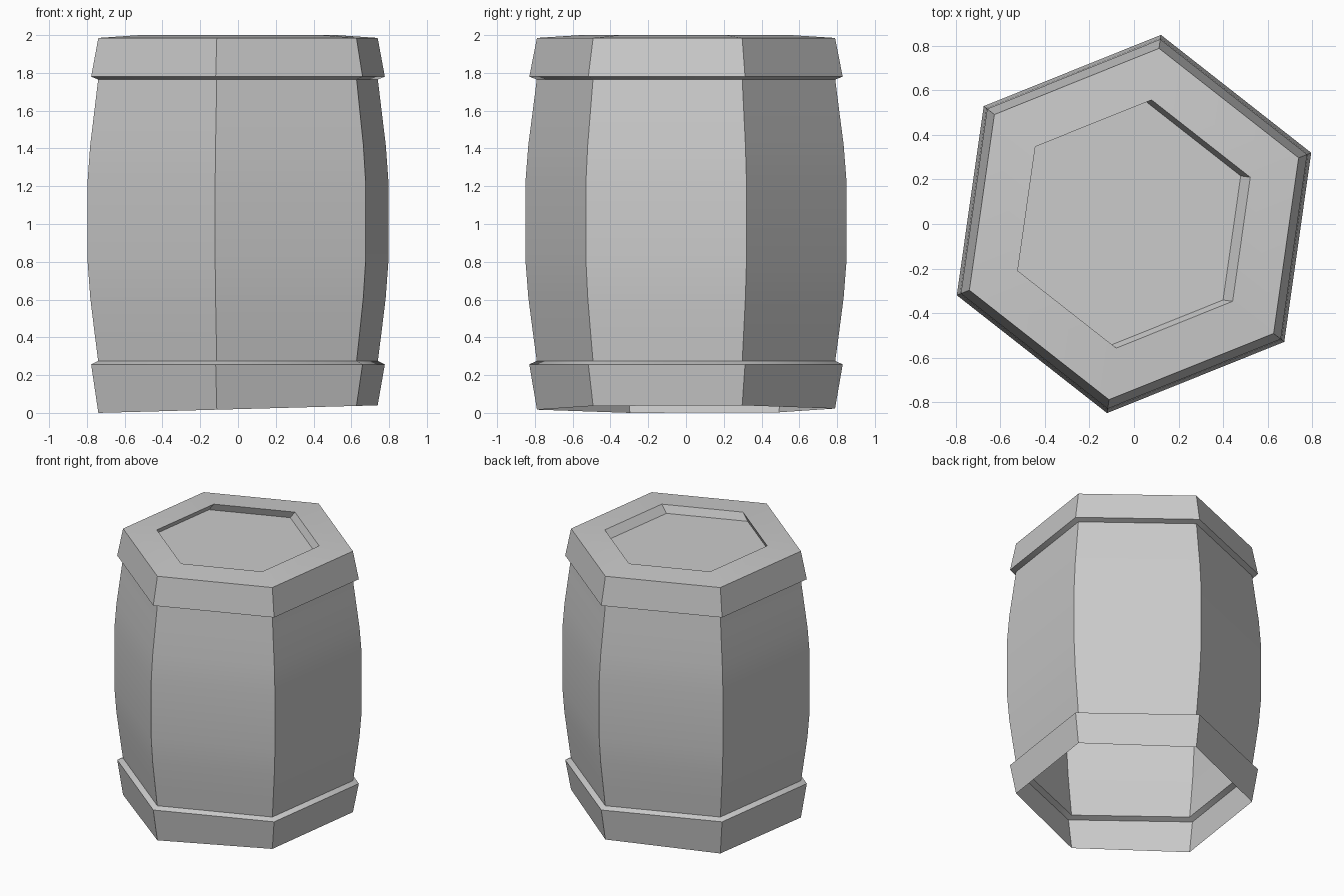
import bpy, bmesh, math

cube = bpy.data.objects.get("Cube")
if cube:
    bpy.data.objects.remove(cube, do_unlink=True)

SIDES = 6
TURN = math.radians(21.9)

grey = bpy.data.materials.new("barrel grey")
grey.use_nodes = True
colour = (0.6, 0.6, 0.6, 1)
grey.diffuse_color = colour
grey.node_tree.nodes["Principled BSDF"].inputs["Base Color"].default_value = colour


def shell(name, profile, cap=False, tilt=0.0):
    """Sweep rings of (radius, height, x shift, y shift) into a six-sided shell."""
    bm = bmesh.new()
    rings = []
    for i, (r, z, dx, dy) in enumerate(profile):
        ring = []
        for k in range(SIDES):
            a = TURN + math.tau * k / SIDES
            x, y = r * math.cos(a), r * math.sin(a)
            slope = tilt * x if i == 0 else 0
            ring.append(bm.verts.new((x + dx, y + dy, z + slope)))
        rings.append(ring)
    for low, high in zip(rings, rings[1:]):
        for k in range(SIDES):
            n = (k + 1) % SIDES
            bm.faces.new((low[k], low[n], high[n], high[k]))
    if cap:
        bm.faces.new(rings[-1])
    mesh = bpy.data.meshes.new(name)
    bm.to_mesh(mesh)
    bm.free()
    mesh.materials.append(grey)
    ob = bpy.data.objects.new(name, mesh)
    bpy.context.collection.objects.link(ob)
    bpy.ops.object.select_all(action="DESELECT")
    ob.select_set(True)
    bpy.context.view_layer.objects.active = ob
    bpy.ops.object.shade_smooth_by_angle(angle=math.radians(30))
    return ob


def plain(points):
    return [(r, z, 0, 0) for r, z in points]


# Bulging staves
shell("barrel_body", plain([
    (0.798, 0.275), (0.818, 0.42), (0.843, 0.61), (0.858, 0.8),
    (0.858, 1.23), (0.843, 1.42), (0.818, 1.61), (0.798, 1.765)]))

# Bands, flaring towards the body, with a ledge; the foot is cut at a slant
shell("bottom_band", plain([(0.797, 0.02), (0.838, 0.257), (0.798, 0.275)]),
      tilt=0.027)
shell("top_band", plain([(0.798, 1.765), (0.838, 1.78), (0.797, 1.985)]))

# Lid rising slightly to a recess whose floor sits off centre
shell("lid", [(0.797, 1.985, 0, 0), (0.563, 2.0, 0, 0),
              (0.563, 1.945, -0.043, 0.006)], cap=True)
